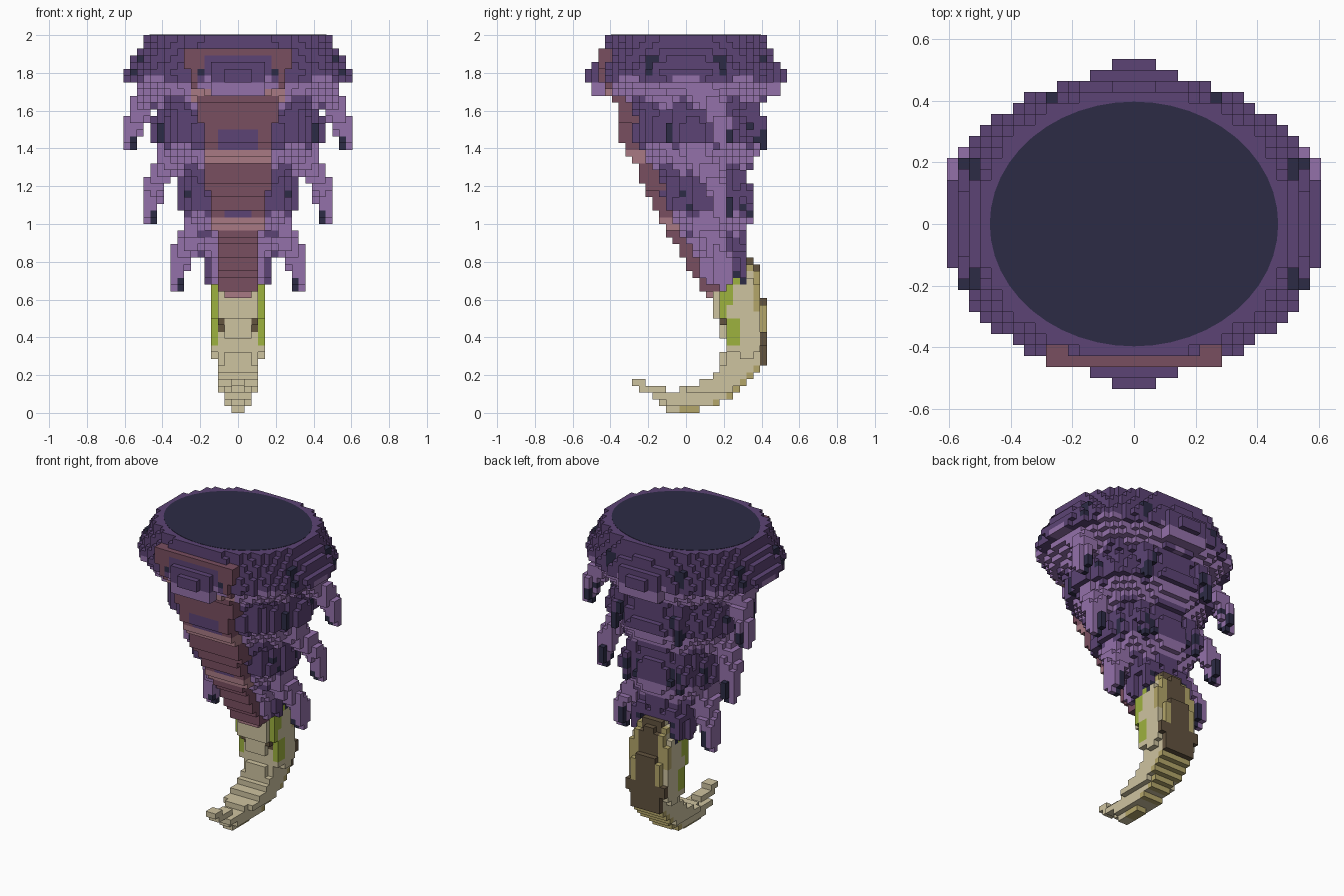
import bpy, bmesh, math
from mathutils import Vector

if "Cube" in bpy.data.objects:
    bpy.data.objects.remove(bpy.data.objects["Cube"])

V = 1 / 28  # cube size
COLOURS = {
    "dark_purple": (0x5C, 0x44, 0x75), "light_purple": (0x94, 0x71, 0xAA),
    "navy": (0x2C, 0x2B, 0x45), "maroon": (0x79, 0x4E, 0x60),
    "pink": (0xA9, 0x7A, 0x84), "bone": (0xCE, 0xC3, 0xA0),
    "olive": (0xB4, 0xA6, 0x6A), "brown": (0x62, 0x53, 0x3F),
    "green": (0x9E, 0xB2, 0x3E)}
NAMES = list(COLOURS)
MATS = []
for name, rgb in COLOURS.items():
    lin = [((c / 255 + 0.055) / 1.055) ** 2.4 for c in rgb] + [1]
    m = bpy.data.materials.new(name)
    m.use_nodes = True
    m.diffuse_color = lin
    m.node_tree.nodes["Principled BSDF"].inputs["Base Color"].default_value = lin
    MATS.append(m)

parts, taken = {}, set()


def put(part, cell, colour):
    """Claim a grid cell for a part unless another part has it."""
    if cell not in taken and cell[2] >= 0:
        taken.add(cell)
        parts.setdefault(part, {})[cell] = colour


def keyed(keys, z):
    """Interpolate a descending list of (z, values...)."""
    if z >= keys[0][0]:
        return keys[0][1:]
    for a, b in zip(keys, keys[1:]):
        if z >= b[0]:
            t = (a[0] - z) / (a[0] - b[0])
            return [p + (q - p) * t for p, q in zip(a[1:], b[1:])]
    return keys[-1][1:]


def grid(z0, z1):
    """Cell indices and centres between two heights."""
    for k in range(round(z0 / V), round(z1 / V)):
        for j in range(-15, 15):
            for i in range(-17, 17):
                yield (i, j, k), (i + .5) * V, (j + .5) * V, (k + .5) * V


# Front plates: (bottom, top, half width, colour)
PLATE_Y = [(1.93, -.464), (1.83, -.464), (1.67, -.39), (1.6, -.36), (1.42, -.345), (1.36, -.29),
           (1.22, -.23), (1.1, -.18), (1.0, -.13), (.93, -.08), (.82, -.02), (.74, .03), (.62, .11)]
PLATES = [(1.82, 1.93, .286, "maroon"), (1.53, 1.68, .214, "maroon"), (1.39, 1.53, .18, "maroon"),
          (1.32, 1.39, .18, "pink"), (1.18, 1.32, .18, "maroon"), (1.02, 1.18, .143, "maroon"),
          (.96, 1.02, .143, "pink"), (.64, .96, .107, "maroon"), (.61, .64, .072, "pink")]
KNOBS = [(1.74, 1.88, .18), (1.39, 1.5, .108), (1.02, 1.07, .072)]
for z0, z1, w, col in PLATES:
    for c, x, y, z in grid(z0, z1):
        yf = round(keyed(PLATE_Y, z)[0] / V) * V
        if abs(x) < w and yf < y < yf + .1:
            knob = any(a < z < b and abs(x) < h for a, b, h in KNOBS)
            put("front_plates", c, "dark_purple" if knob else col)

# Stepped knobs at the middle of the front and back: (half width, reach, bottom, top)
for w, reach, z0, z1 in [(.143, .5, 1.68, 1.86), (.072, .536, 1.75, 1.82)]:
    for c, x, y, z in grid(z0, z1):
        if abs(x) < w and .42 < abs(y) < reach:
            put("back_knob" if y > 0 else "front_knob", c,
                "light_purple" if z < 1.75 else "dark_purple")


# Hanging spikes, mirrored left and right
def spike(name, pts, r0, r1, colour):
    pts = [Vector(p) for p in pts]
    n = len(pts) - 1
    for s in range(60 * n + 1):
        t = s / 60
        a = min(int(t), n - 1)
        p = pts[a].lerp(pts[a + 1], t - a)
        r = r0 + (r1 - r0) * t / n
        lo, hi = [[math.floor((q + d) / V) for q in p] for d in (-r, r)]
        for i in range(lo[0], hi[0] + 1):
            for j in range(lo[1], hi[1] + 1):
                for k in range(lo[2], hi[2] + 1):
                    cen = Vector(((i + .5) * V, (j + .5) * V, (k + .5) * V))
                    if (cen - p).length > r:
                        continue
                    # dark inner side of the tip, reaching higher at the back
                    inner = cen.x < p.x + .006
                    tip = inner and (t > n - .45 or (t > n - 1.3 and cen.y > p.y + .015))
                    col = "navy" if tip else colour
                    put("left_" + name, (i, j, k), col)
                    put("right_" + name, (-1 - i, j, k), col)


SIDE = [[(.45, .05, 1.72), (.5, .13, 1.65), (.55, .19, 1.54), (.572, .196, 1.43)],
        [(.34, .05, 1.37), (.41, .13, 1.27), (.455, .18, 1.16), (.464, .196, 1.04)],
        [(.22, .1, .98), (.27, .16, .88), (.32, .2, .78), (.322, .196, .68)]]
BACK = [[(.2, .34, 1.62), (.23, .39, 1.53), (.23, .4, 1.43)],
        [(.17, .27, 1.26), (.2, .32, 1.17), (.2, .34, 1.07)],
        [(.1, .25, .9), (.13, .29, .83), (.13, .3, .72)]]
for n, tier in enumerate(("upper", "middle", "lower")):
    spike(tier + "_side_spike", SIDE[n], .078, .04, "light_purple")
    spike(tier + "_back_spike", BACK[n], .05, .03, "dark_purple")

# Claw: (height, front, back, half width)
CLAW = [(.82, .29, .36, .08), (.72, .25, .39, .107), (.66, .16, .4, .143), (.51, .14, .43, .143),
        (.48, .19, .43, .143), (.36, .2, .43, .143), (.27, .19, .43, .107), (.2, .14, .37, .107),
        (.15, .05, .33, .107), (.1, -.12, .27, .08), (.06, -.13, .21, .072), (.02, -.11, .08, .04)]
for c, x, y, z in grid(0, .82):
    y0, y1, w = keyed(CLAW, z)
    cy, ry = (y0 + y1) / 2, (y1 - y0) / 2
    if (abs(x) / (w + .005)) ** 4 + (abs(y - cy) / ry) ** 4 > 1:
        continue
    back = y > y1 - V * 1.3
    col = "bone"
    if z > .26 and back:
        col = "brown" if abs(x) < .072 or z < .42 else "olive"
    elif z <= .26 and (back or z < V) and y > -.03:
        col = "olive"
    elif z > .34 and abs(x) > .107 and y < y0 + .085:
        col = "green"
    elif .42 < z < .5 and abs(x) > .07 and y < y0 + .07:
        col = "brown"
    put("claw", c, col)
# Upturned claw tip: (front, back, bottom, top, half width)
for y0, y1, z0, z1, w in [(-.285, -.214, .143, .18, .036), (-.25, -.11, .107, .143, .036),
                          (-.18, -.03, .071, .107, .072), (-.11, .0, .036, .107, .072)]:
    for c, x, y, z in grid(z0, z1):
        if y0 < y < y1 and abs(x) < w:
            put("claw", c, "bone")

# Tiered body: (height, half width, front, back)
BODY = [(1.98, .5, -.43, .43), (1.93, .51, -.44, .44), (1.91, .54, -.45, .45), (1.84, .58, -.47, .47),
        (1.82, .607, -.475, .475), (1.77, .6, -.475, .475), (1.74, .54, -.46, .46), (1.7, .5, -.44, .45),
        (1.64, .44, -.37, .4), (1.58, .43, -.33, .37), (1.52, .46, -.33, .4), (1.44, .46, -.34, .42),
        (1.4, .4, -.29, .4), (1.32, .36, -.24, .35), (1.24, .3, -.19, .32), (1.18, .31, -.18, .35),
        (1.08, .32, -.16, .37), (1.03, .28, -.11, .35), (.95, .25, -.05, .31), (.88, .2, -.01, .3),
        (.8, .18, .02, .32), (.73, .18, .05, .32), (.68, .15, .09, .3), (.64, .12, .12, .22)]
BANDS = [(1.64, 1.765), (1.29, 1.42), (.93, 1.05)]
SPOTS = [(1.79, 1.88), (1.43, 1.54), (1.07, 1.18), (.72, .8)]
for c, x, y, z in grid(.64, 2):
    rx, y0, y1 = keyed(BODY, z)
    cy, ry = (y0 + y1) / 2, (y1 - y0) / 2
    th = math.atan2((y - cy) / ry, abs(x) / rx)
    wave = math.cos(9 * th)
    band = any(a + .04 * wave < z < b + .015 * wave for a, b in BANDS)
    # knobbly swelling on the dark tiers
    swell = 1 + (.35 * V * wave / rx if not band and z < 1.75 else 0)
    power = 2.25 if z > 1.68 else 2
    if (abs(x) / rx) ** power + (abs(y - cy) / ry) ** power > swell ** power:
        continue
    s = math.sin(th)
    col = "light_purple" if band or (z < .92 and y < .14) else "dark_purple"
    if any(a < z < b for a, b in SPOTS) and (abs(abs(s) - .4) < .05 or abs(s - .9) < .025):
        col = "navy"
    if y < -.3 and 1.68 < z < 1.86 and .214 < abs(x) < .26:
        col = "maroon"
    if y < -.3 and 1.64 < z < 1.72 and .14 < abs(x) < .26:
        col = "pink"
    if y < -.3 and 1.78 < z < 1.82 and .178 < abs(x) < .214:
        col = "navy"
    put("body", c, col)

# Turn each part's exposed cube sides into a mesh
SIDES = [(a, s) for a in range(3) for s in (1, 0)]
for name, cells in parts.items():
    bm = bmesh.new()
    cache = {}

    def corner(p):
        if p not in cache:
            cache[p] = bm.verts.new([q * V for q in p])
        return cache[p]

    for cell, col in cells.items():
        for a, s in SIDES:
            nb = list(cell)
            nb[a] += 1 if s else -1
            if tuple(nb) in taken:
                continue
            quad = []
            for u, v in ((0, 0), (1, 0), (1, 1), (0, 1)):
                p = list(cell)
                p[a] += s
                p[(a + 1) % 3] += u
                p[(a + 2) % 3] += v
                quad.append(corner(tuple(p)))
            f = bm.faces.new(quad if s else quad[::-1])
            f.material_index = NAMES.index(col)
    me = bpy.data.meshes.new(name)
    bm.to_mesh(me)
    bm.free()
    for m in MATS:
        me.materials.append(m)
    bpy.context.collection.objects.link(bpy.data.objects.new(name, me))

# Flat dark disc on the top
bpy.ops.mesh.primitive_cylinder_add(vertices=48, radius=1, depth=.006, location=(0, 0, 1.999))
disc = bpy.context.object
disc.name = "top_disc"
disc.scale = (.468, .397, 1)
disc.data.materials.append(MATS[NAMES.index("navy")])
